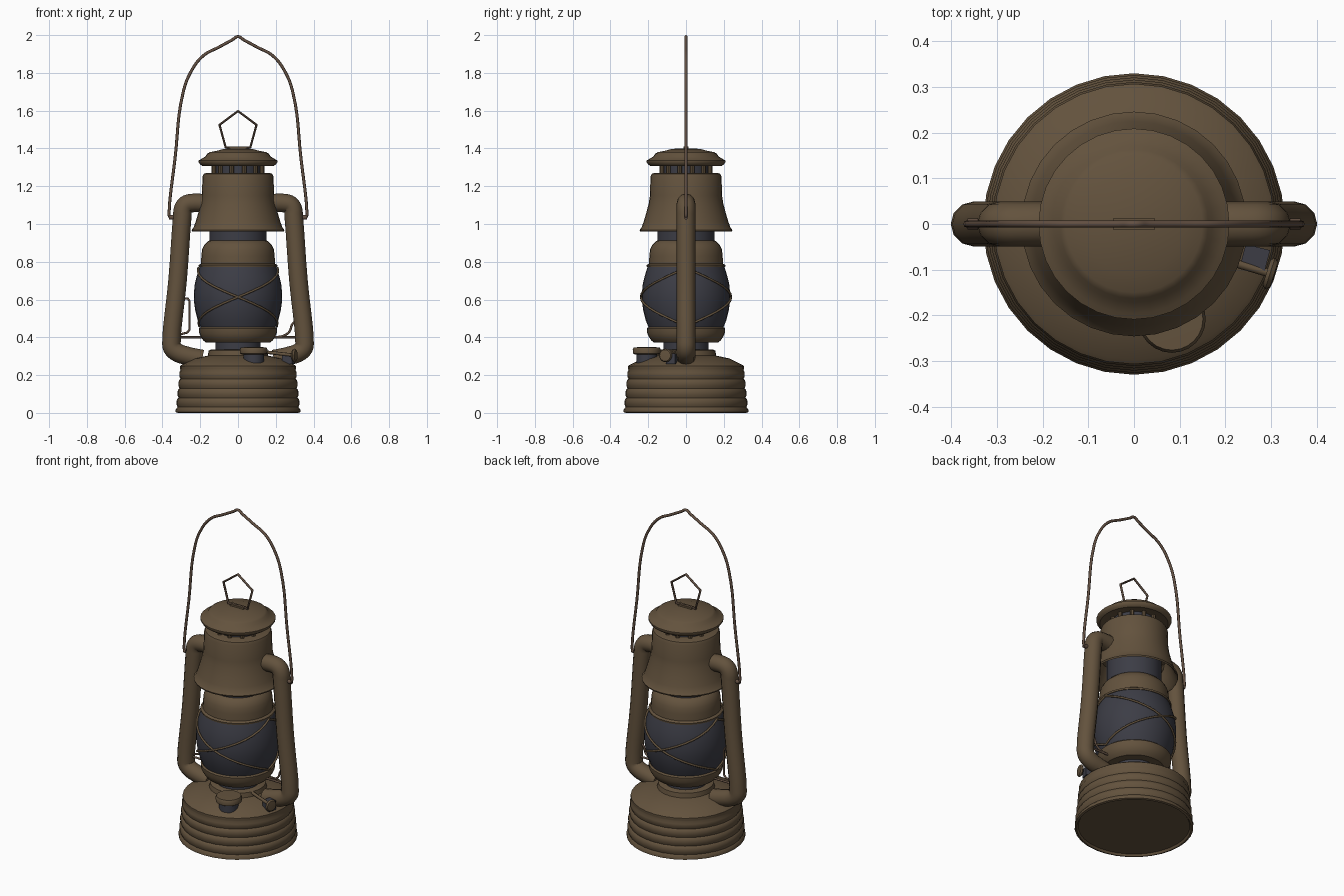
import bpy, bmesh, math
from mathutils import Vector

if "Cube" in bpy.data.objects:
    bpy.data.objects.remove(bpy.data.objects["Cube"])


def material(name, col):
    m = bpy.data.materials.new(name)
    m.diffuse_color = (*col, 1)
    m.use_nodes = True
    m.node_tree.nodes["Principled BSDF"].inputs["Base Color"].default_value = m.diffuse_color
    return m


BRONZE = material("bronze", (0.125, 0.085, 0.047))
DARK = material("dark_smoke", (0.045, 0.046, 0.06))
WIRE = material("wire_brown", (0.125, 0.08, 0.055))


def finish(ob, mat, angle=40):
    ob.data.materials.clear()
    ob.data.materials.append(mat)
    bpy.ops.object.select_all(action='DESELECT')
    ob.select_set(True)
    bpy.context.view_layer.objects.active = ob
    bpy.ops.object.shade_smooth_by_angle(angle=math.radians(angle))
    return ob


def lathe(name, profile, mat, segs=32, loc=(0, 0, 0), axis=(0, 0, 1)):
    """Spin (radius, height) points, listed bottom to top on the outside."""
    bm = bmesh.new()
    rings = []
    for r, z in profile:
        if r == 0:
            rings.append([bm.verts.new((0, 0, z))] * segs)
        else:
            rings.append([bm.verts.new((r * math.cos(2 * math.pi * i / segs),
                                        r * math.sin(2 * math.pi * i / segs), z)) for i in range(segs)])
    for a, b in zip(rings, rings[1:]):
        for i in range(segs):
            j = (i + 1) % segs
            vs = list(dict.fromkeys((a[i], a[j], b[j], b[i])))
            if len(vs) > 2:
                bm.faces.new(vs)
    me = bpy.data.meshes.new(name)
    bm.to_mesh(me)
    bm.free()
    ob = bpy.data.objects.new(name, me)
    bpy.context.collection.objects.link(ob)
    ob.location = loc
    ob.rotation_euler = Vector(axis).to_track_quat('Z', 'Y').to_euler()
    return finish(ob, mat)


def tube(name, pts, radius, mat, smooth=True, closed=False, res=6, sides=2):
    """Round wire or pipe through points."""
    cu = bpy.data.curves.new(name, 'CURVE')
    cu.dimensions = '3D'
    cu.bevel_depth, cu.bevel_resolution, cu.resolution_u = radius, sides, res
    cu.use_fill_caps = True
    sp = cu.splines.new('BEZIER' if smooth else 'POLY')
    dest = sp.bezier_points if smooth else sp.points
    dest.add(len(pts) - 1)
    for p, co in zip(dest, pts):
        if smooth:
            p.co = co
            p.handle_left_type = p.handle_right_type = 'AUTO'
        else:
            p.co = (*co, 1)
    sp.use_cyclic_u = closed
    ob = bpy.data.objects.new(name, cu)
    bpy.context.collection.objects.link(ob)
    bpy.ops.object.select_all(action='DESELECT')
    ob.select_set(True)
    bpy.context.view_layer.objects.active = ob
    bpy.ops.object.convert(target='MESH')
    return finish(bpy.context.object, mat, 50)


def box(name, size, loc, mat, rot=0):
    bpy.ops.mesh.primitive_cube_add(size=1, location=loc, rotation=(0, 0, rot))
    ob = bpy.context.object
    ob.name, ob.scale = name, size
    return finish(ob, mat)


# fuel tank with rolled ribs and a sloping top
tank = [(0, 0.012), (0.31, 0.012), (0.318, 0), (0.33, 0.004), (0.33, 0.018)]
for k in range(4):
    z, r = 0.03 + 0.05 * k, 0.326 - 0.005 * k
    tank += [(r - 0.006, z), (r, z + 0.015), (r, z + 0.032), (r - 0.006, z + 0.046)]
tank += [(0.307, 0.235), (0.307, 0.247), (0.297, 0.255), (0.23, 0.288), (0.16, 0.303),
         (0.155, 0.33), (0.145, 0.335), (0, 0.335)]
lathe("fuel_tank", tank, BRONZE)

# burner, globe seat, globe and globe hood
lathe("burner", [(0, 0.32), (0.12, 0.32), (0.12, 0.385), (0, 0.385)], DARK)
lathe("globe_seat", [(0, 0.372), (0.17, 0.372), (0.185, 0.385), (0.195, 0.40), (0.205, 0.42),
                     (0.207, 0.447), (0.198, 0.455), (0, 0.455)], BRONZE)
GLOBE = [(0.197, 0.45), (0.213, 0.49), (0.226, 0.54), (0.233, 0.59), (0.234, 0.63),
         (0.229, 0.68), (0.22, 0.72), (0.206, 0.765), (0.198, 0.785)]
lathe("glass_globe", GLOBE, DARK)
lathe("globe_hood", [(0.19, 0.772), (0.207, 0.772), (0.209, 0.782), (0.196, 0.79), (0.194, 0.83),
                     (0.19, 0.865), (0.178, 0.89), (0.158, 0.91), (0.14, 0.915), (0, 0.915)], BRONZE)
lathe("inner_chimney", [(0.152, 0.90), (0.152, 1.10), (0, 1.10)], DARK)

# outer chimney: flared skirt, open underneath
lathe("chimney", [(0.15, 1.09), (0.185, 1.09), (0.205, 1.03), (0.232, 0.968), (0.243, 0.96), (0.246, 0.968),
                  (0.236, 0.98), (0.225, 1.01), (0.21, 1.06), (0.197, 1.11), (0.191, 1.15),
                  (0.188, 1.25), (0.182, 1.265), (0.17, 1.27), (0, 1.27)], BRONZE)

# vent with posts, and cap
lathe("vent_core", [(0.122, 1.265), (0.122, 1.335)], DARK)
for i in range(12):
    a = 2 * math.pi * (i + 0.5) / 12
    lathe("vent_post", [(0.012, 1.265), (0.012, 1.335)], BRONZE, 8,
          (0.132 * math.cos(a), 0.132 * math.sin(a), 0))
lathe("cap", [(0, 1.318), (0.14, 1.318), (0.19, 1.308), (0.20, 1.315), (0.209, 1.328), (0.209, 1.336),
              (0.196, 1.343), (0.172, 1.358), (0.163, 1.372), (0.15, 1.38), (0.11, 1.388),
              (0.075, 1.398), (0, 1.40)], BRONZE)
box("ring_bracket", (0.09, 0.026, 0.014), (0, 0, 1.402), BRONZE)
tube("lifting_ring", [(-0.065, 0, 1.405), (-0.098, 0, 1.525), (0, 0, 1.598), (0.098, 0, 1.525),
                      (0.065, 0, 1.405)], 0.007, WIRE, smooth=False, closed=True)

# side air pipes with pivots for the carrying bail
for s, side in ((-1, "left"), (1, "right")):
    path = [(0.17, 1.11), (0.25, 1.11), (0.275, 1.102), (0.29, 1.08), (0.295, 1.04), (0.32, 0.70),
            (0.352, 0.38), (0.348, 0.345), (0.325, 0.322), (0.27, 0.302), (0.19, 0.285)]
    tube(side + "_air_pipe", [(s * x, 0, z) for x, z in path], 0.049, BRONZE, res=4, sides=4)
    lathe(side + "_bail_pivot", [(0, 0), (0.012, 0), (0.012, 0.05), (0, 0.05)], WIRE, 12,
          (s * 0.315, 0, 1.035), (s, 0, 0))

# carrying bail
half = [(0.345, 1.03), (0.362, 1.04), (0.364, 1.075), (0.333, 1.35), (0.292, 1.69),
        (0.255, 1.795), (0.185, 1.89), (0.10, 1.937), (0.03, 1.975)]
bail = [(-x, 0, z) for x, z in half] + [(0, 0, 1.992)] + [(x, 0, z) for x, z in reversed(half)]
tube("carrying_bail", bail, 0.008, WIRE)


# crossed guard wires following the globe
def globe_radius(z):
    for (r0, z0), (r1, z1) in zip(GLOBE, GLOBE[1:]):
        if z <= z1:
            return r0 + (r1 - r0) * (z - z0) / (z1 - z0)
    return GLOBE[-1][0]


for face in (-1, 1):
    for slope in (-1, 1):
        pts = []
        for i in range(17):
            t = i / 8 - 1
            z = 0.613 + slope * 0.155 * t
            a, r = math.pi / 2 * t, globe_radius(z) + 0.005
            pts.append((r * math.sin(a), face * r * math.cos(a), z))
        tube("guard_wire", pts, 0.006, BRONZE, smooth=False)

# globe lifting rod and levers
tube("lift_rod", [(-0.33, 0, 0.40), (0.33, 0, 0.40)], 0.006, WIRE, smooth=False)
tube("left_lever", [(-0.31, 0, 0.608), (-0.265, 0, 0.605), (-0.256, 0, 0.59), (-0.256, 0, 0.44),
                    (-0.27, 0, 0.425), (-0.32, 0, 0.412)], 0.006, WIRE, smooth=False)
tube("right_lever", [(0.19, 0, 0.40), (0.24, 0, 0.408), (0.272, 0, 0.43), (0.288, 0, 0.47),
                     (0.32, 0, 0.498)], 0.006, WIRE)

# filler neck and cap
lathe("filler_neck", [(0.055, 0.265), (0.055, 0.32)], DARK, 24, (0.083, -0.208, 0))
lathe("filler_cap", [(0, 0.308), (0.06, 0.308), (0.072, 0.315), (0.074, 0.335), (0.068, 0.347), (0, 0.349)],
      BRONZE, 24, (0.083, -0.208, 0))

# wick winder: shaft, dark bracket and knob
tube("wick_shaft", [(0.10, -0.05, 0.327), (0.297, -0.108, 0.305)], 0.009, BRONZE, smooth=False)
box("wick_bracket", (0.055, 0.05, 0.055), (0.265, -0.075, 0.287), DARK, -0.25)
lathe("wick_knob", [(0, -0.008), (0.03, -0.008), (0.036, 0), (0.03, 0.009), (0, 0.011)], BRONZE, 20,
      (0.298, -0.108, 0.304), (0.95, -0.3, 0))
